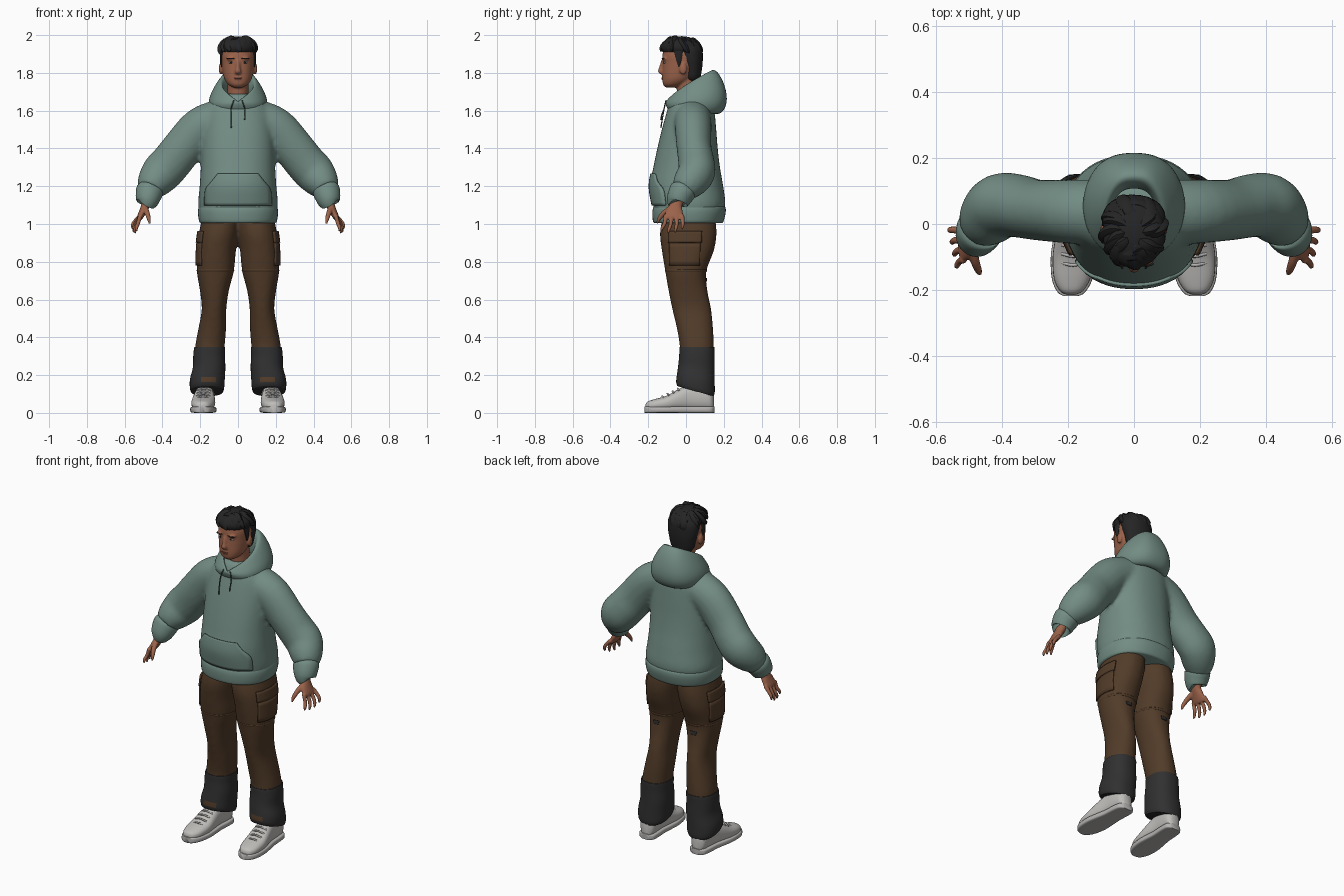
import bpy, bmesh, random
from math import sin, cos, pi, radians, copysign
from mathutils import Vector, Matrix

random.seed(7)
if "Cube" in bpy.data.objects:
    bpy.data.objects.remove(bpy.data.objects["Cube"])
Y, Z = Vector((0, 1, 0)), Vector((0, 0, 1))


def material(name, *rgb):
    m = bpy.data.materials.new(name)
    m.use_nodes = True
    m.diffuse_color = (*rgb, 1)
    m.node_tree.nodes["Principled BSDF"].inputs["Base Color"].default_value = (*rgb, 1)
    return m


SAGE = material("sage fleece", .17, .265, .23)
BROWN = material("brown canvas", .085, .045, .022)
CHARCOAL = material("charcoal cloth", .03, .03, .03)
HAIR = material("black hair", .018, .018, .019)
SKIN = material("warm skin", .33, .125, .07)
LIP = material("lip", .25, .085, .055)
SHOE = material("pale grey leather", .52, .51, .49)
SOLE = material("grey rubber", .46, .45, .44)
CORD = material("dark cord", .05, .085, .075)
EYE = material("eye white", .45, .4, .37)


def spline(rows, steps):
    """Catmull-Rom through rows of numbers."""
    rows = [Vector(r) for r in rows]
    out = []
    for i in range(len(rows) - 1):
        a, b, c, d = rows[max(i - 1, 0)], rows[i], rows[i + 1], rows[min(i + 2, len(rows) - 1)]
        for s in range(steps):
            t = s / steps
            out.append(b + (c - a) * (t / 2) + (a * 2 - b * 5 + c * 4 - d) * (t * t / 2)
                       + (b * 3 - a - c * 3 + d) * (t ** 3 / 2))
    return out + [rows[-1]]


def loft(bm, rows, axis=None, n=32, steps=4, power=2.0):
    """Skin rings (x, y, z, radius_a, radius_b); axis None follows the path."""
    rows = spline(rows, steps)
    rings = []
    for i, r in enumerate(rows):
        p = Vector(r[:3])
        t = axis or (Vector(rows[min(i + 1, len(rows) - 1)][:3])
                     - Vector(rows[max(i - 1, 0)][:3])).normalized()
        ref = Z if abs(t.y) > .9 else Y
        v = (ref - t * t.dot(ref)).normalized()
        u = v.cross(t)
        ring = []
        for k in range(n):
            c, s = cos(2 * pi * k / n), sin(2 * pi * k / n)
            c, s = (copysign(abs(w) ** (2 / power), w) for w in (c, s))
            ring.append(bm.verts.new(p + u * (c * max(r[3], .001)) + v * (s * max(r[4], .001))))
        rings.append(ring)
    for a, b in zip(rings, rings[1:]):
        for k in range(n):
            bm.faces.new((a[k], a[(k + 1) % n], b[(k + 1) % n], b[k]))
    bm.faces.new(rings[0])
    bm.faces.new(rings[-1])


def ball(bm, centre, radii):
    bmesh.ops.create_uvsphere(bm, u_segments=20, v_segments=12, radius=1,
                              matrix=Matrix.LocRotScale(Vector(centre), None, Vector(radii)))


def part(name, bm, *mats, mirror=False, voxel=0, smooth=4, subsurf=0, angle=60):
    bmesh.ops.recalc_face_normals(bm, faces=bm.faces)
    me = bpy.data.meshes.new(name)
    bm.to_mesh(me)
    bm.free()
    for m in mats:
        me.materials.append(m)
    me.shade_smooth()
    me.set_sharp_from_angle(angle=radians(angle))
    ob = bpy.data.objects.new(name, me)
    bpy.context.collection.objects.link(ob)
    if mirror:
        ob.modifiers.new("mirror", 'MIRROR').use_mirror_merge = False
    if voxel:
        r = ob.modifiers.new("blend", 'REMESH')
        r.mode, r.voxel_size, r.use_smooth_shade = 'VOXEL', voxel, True
        s = ob.modifiers.new("soften", 'SMOOTH')
        s.factor, s.iterations = .5, smooth
    if subsurf:
        s = ob.modifiers.new("subsurf", 'SUBSURF')
        s.levels = s.render_levels = subsurf
    return ob


def patch(name, mat, target, rows, axis, side, offset, thick, mirror=True):
    """Cloth plate of rows (z, low, high) projected onto a target along an axis."""
    bm = bmesh.new()
    grid = []
    for z, lo, hi in spline(rows, 4):
        line = [lo + (hi - lo) * k / 16 for k in range(17)]
        grid.append([bm.verts.new((a, side * .6, z) if axis == 'Y' else (side * .6, a, z)) for a in line])
    for a, b in zip(grid, grid[1:]):
        for k in range(16):
            bm.faces.new((a[k], a[k + 1], b[k + 1], b[k]))
    ob = part(name, bm, mat)
    w = ob.modifiers.new("wrap", 'SHRINKWRAP')
    w.target, w.wrap_method, w.wrap_mode, w.offset = target, 'PROJECT', 'ABOVE_SURFACE', offset
    w.use_project_x, w.use_project_y = axis == 'X', axis == 'Y'
    w.use_positive_direction, w.use_negative_direction = side < 0, side > 0
    s = ob.modifiers.new("thickness", 'SOLIDIFY')
    s.thickness, s.offset = thick, 0
    if mirror:
        ob.modifiers.new("mirror", 'MIRROR').use_mirror_merge = False


# Hoodie body with sleeves: (z, front, back, half width)
body = [(1.04, -.165, .18, .195), (1.1, -.174, .208, .211), (1.2, -.19, .197, .203), (1.3, -.173, .18, .197),
        (1.4, -.152, .168, .194), (1.5, -.128, .16, .188), (1.6, -.1, .15, .17), (1.66, -.08, .13, .125),
        (1.69, -.06, .1, .08)]
bm = bmesh.new()
loft(bm, [(0, (f + b) / 2, z, w, (b - f) / 2) for z, f, b, w in body], Z, 48, power=2.25)
sleeve = [(.1, .035, 1.56, .1, .1), (.2, .038, 1.51, .107, .097), (.295, .043, 1.4, .108, .092),
          (.355, .055, 1.325, .108, .096), (.405, .055, 1.27, .108, .098), (.447, .015, 1.215, .09, .088),
          (.47, -.018, 1.175, .064, .066)]
loft(bm, sleeve)
hoodie = part("hoodie_body", bm, SAGE, mirror=True, voxel=.012, smooth=6)

# Ribbed hem and cuffs
bm = bmesh.new()
loft(bm, [(0, .012, 1.005, .195, .178), (0, .012, 1.015, .206, .187), (0, .016, 1.06, .212, .194),
          (0, .018, 1.09, .207, .19), (0, .018, 1.1, .19, .175)], Z, 48, power=2.25)
part("hem_band", bm, SAGE)
bm = bmesh.new()
loft(bm, [(.46, -.008, 1.192, .05, .05), (.466, -.014, 1.18, .071, .07), (.475, -.032, 1.147, .068, .067),
          (.482, -.045, 1.114, .057, .058), (.484, -.046, 1.108, .045, .045)])
part("cuffs", bm, SAGE, mirror=True)

# Hood behind the neck: loops of (half width, front, back, front z, back z, front power, z power)
loops = [(.068, -.08, .1, 1.6, 1.7, 1.8, .75), (.078, -.094, .115, 1.64, 1.79, 1.8, .72),
         (.092, -.104, .145, 1.65, 1.832, 1.8, .72), (.126, -.11, .19, 1.645, 1.78, 1.2, .8),
         (.16, -.11, .224, 1.635, 1.68, .85, .85), (.153, -.1, .21, 1.61, 1.6, .85, .85),
         (.12, -.085, .15, 1.59, 1.56, .85, .85)]
bm = bmesh.new()
rings = []
for w, f, b, zf, zb, pf, pz in loops:
    ring = []
    for k in range(32):
        a = 2 * pi * k / 32
        t = (1 - cos(a)) / 2
        x = w * copysign(abs(sin(a)) ** (pf + (.8 - pf) * t), sin(a))
        ring.append(bm.verts.new((x, f + (b - f) * t, zf + (zb - zf) * t ** pz)))
    rings.append(ring)
for a, b in zip(rings, rings[1:] + rings[:1]):
    for k in range(32):
        bm.faces.new((a[k], a[(k + 1) % 32], b[(k + 1) % 32], b[k]))
part("hood", bm, SAGE, subsurf=2, angle=180)

# Front pouch and drawstrings
patch("front_pouch", SAGE, hoodie, [(1.1, -.172, .172), (1.18, -.168, .168), (1.225, -.135, .135),
                                    (1.265, -.105, .105)], 'Y', -1, .004, .01, False)
bm = bmesh.new()
for x, low in ((-.036, 1.51), (.036, 1.55)):
    loft(bm, [(x * .6, -.106, 1.655, .003, .003), (x, -.116, 1.61, .003, .003),
              (x * 1.05, -.128, low + .03, .003, .003), (x, -.133, low, .004, .004)], n=8)
part("drawstrings", bm, CORD)

# Trousers
leg = [(.09, .015, 1.03, .1, .14), (.102, .012, .95, .105, .15), (.114, .01, .86, .103, .138),
       (.12, -.001, .75, .098, .109), (.125, .01, .65, .077, .103), (.127, .03, .55, .065, .103),
       (.136, .047, .45, .073, .096), (.149, .057, .35, .078, .09), (.155, .055, .25, .076, .09),
       (.16, .05, .17, .078, .09)]
bm = bmesh.new()
loft(bm, leg, Z, power=2.2)
trousers = part("trousers", bm, BROWN, mirror=True, voxel=.012, smooth=4)
bm = bmesh.new()
loft(bm, [(.12, 0, .744, .09, .103), (.12, 0, .75, .098, .11), (.119, 0, .758, .099, .112),
          (.119, 0, .764, .09, .104)], Z, power=2.2)
part("knee_zip_seams", bm, BROWN, mirror=True)
patch("cargo_pockets", BROWN, trousers, [(.78, -.085, .07), (.9, -.085, .075)], 'X', 1, .003, .009)
patch("cargo_flaps", BROWN, trousers, [(.9, -.09, .08), (.96, -.09, .083)], 'X', 1, .006, .01)
patch("thigh_patches", CHARCOAL, trousers, [(.695, .11, .14), (.715, .105, .145)], 'Y', 1, .003, .004)

# Gaiters, with a slanted lower edge and a strip of trouser hem in front
bm = bmesh.new()
loft(bm, [(.149, .058, .335, .07, .08), (.15, .058, .348, .081, .092), (.153, .057, .3, .084, .093),
          (.153, .055, .24, .086, .096), (.162, .052, .18, .092, .1), (.164, .05, .135, .091, .102),
          (.164, .05, .115, .085, .096)], Z, 40, power=2.3)
for v in bm.verts:
    v.co.z += (.05 - v.co.y) * .28 * max(0, min(1, (.34 - v.co.z) / .2))
bm.normal_update()
for f in bm.faces:
    c = f.calc_center_median()
    f.material_index = int(.165 < c.z < .19 and abs(c.x - .16) < .04 and c.y < 0)
part("gaiters", bm, CHARCOAL, BROWN, mirror=True)

# Shoes: (y, half width, top)
shoe = [(-.214, .014, .045), (-.203, .035, .06), (-.165, .055, .073), (-.1, .063, .092), (-.04, .058, .125),
        (.02, .05, .15), (.09, .049, .152), (.13, .043, .13), (.147, .022, .1)]


def centre(y):
    return .178 - y * .06


bm = bmesh.new()
loft(bm, [(centre(y), y, (h + .012) / 2, w, (h - .012) / 2) for y, w, h in shoe], Y, 28, power=2.4)
part("shoe_uppers", bm, SHOE, mirror=True)
bm = bmesh.new()
loft(bm, [(centre(y), y * 1.025, .017, w + .006, .017) for y, w, h in shoe], Y, 28, power=5)
part("shoe_soles", bm, SOLE, mirror=True)
bm = bmesh.new()
for i in range(4):
    y, z = -.125 + i * .027, .088 + i * .0135
    loft(bm, [(centre(y) - .036, y + .008, z - .012, .005, .005), (centre(y), y, z, .005, .005),
              (centre(y) + .036, y + .008, z - .012, .005, .005)], n=8)
part("laces", bm, SOLE, mirror=True)

# Hands
bm = bmesh.new()
loft(bm, [(.475, -.03, 1.15, .03, .034), (.487, -.05, 1.105, .024, .031), (.502, -.06, 1.07, .02, .044),
          (.52, -.065, 1.035, .016, .05), (.526, -.066, 1.025, .01, .045)], n=20)
for i in range(4):
    y, drop = -.108 + i * .029, (.07, .08, .076, .058)[i]
    out, fan = .007 * (i - 1), (i - 1.8) * .007
    loft(bm, [(.517, y, 1.045, .012, .012), (.536 + out, y + fan * .4, 1.035 - drop * .45, .0105, .0105),
              (.545 + out, y + fan - .006, 1.035 - drop * .8, .009, .009),
              (.543 + out, y + fan - .01, 1.03 - drop, .005, .005)], n=12)
loft(bm, [(.492, -.075, 1.085, .016, .016), (.482, -.115, 1.06, .014, .014),
          (.472, -.142, 1.028, .011, .011), (.468, -.152, 1.002, .005, .005)], n=12)
part("hands", bm, SKIN, mirror=True, voxel=.0045, smooth=3)

# Head, neck, nose and ears
bm = bmesh.new()
loft(bm, [(0, .03, 1.58, .07, .07), (0, .015, 1.68, .056, .062), (0, .005, 1.8, .056, .06)], Z)
loft(bm, [(0, -.078, 1.722, .024, .028), (0, -.065, 1.738, .052, .056), (0, -.045, 1.768, .072, .08),
          (0, -.028, 1.81, .082, .097), (0, -.02, 1.85, .087, .104), (0, -.018, 1.9, .089, .106),
          (0, -.02, 1.95, .072, .085), (0, -.02, 1.975, .03, .04)], Z, power=2.15)
loft(bm, [(0, -.122, 1.868, .009, .009), (0, -.129, 1.83, .011, .014), (0, -.136, 1.807, .016, .013),
          (0, -.126, 1.793, .013, .01)], Z, 16)
for s in (-1, 1):
    ball(bm, (s * .091, -.015, 1.822), (.011, .02, .032))
    ball(bm, (s * .036, -.11, 1.876), (.026, .018, .008))
ball(bm, (0, -.118, 1.771), (.024, .012, .012))
part("head", bm, SKIN, voxel=.006, smooth=3)

# Eyes, brows and mouth
for name, mat, pos, size in (("eyes", EYE, (.036, -.112, 1.855), (.015, .008, .006)),
                             ("irises", HAIR, (.036, -.118, 1.855), (.006, .004, .005)),
                             ("brows", HAIR, (.038, -.121, 1.876), (.022, .008, .0035))):
    bm = bmesh.new()
    ball(bm, pos, size)
    part(name, bm, mat, mirror=True)
bm = bmesh.new()
ball(bm, (0, -.125, 1.7735), (.023, .005, .003))
ball(bm, (0, -.125, 1.767), (.019, .005, .0035))
part("lips", bm, LIP)

# Hair: cropped back, full crown, sideburns and swept locks
bm = bmesh.new()
loft(bm, [(0, .038, 1.752, .045, .026), (0, .034, 1.775, .07, .042), (0, .032, 1.83, .084, .054),
          (0, .025, 1.88, .094, .064), (0, .015, 1.93, .092, .07), (0, 0, 1.97, .06, .06)], Z)
ball(bm, (0, -.026, 1.935), (.096, .108, .058))
for s in (-1, 1):
    loft(bm, [(s * .084, -.04, 1.915, .012, .026), (s * .088, -.038, 1.865, .008, .014),
              (s * .085, -.036, 1.83, .003, .004)], Z, 10)


def scalp(az, tilt, lift):
    az, tilt = radians(az), radians(tilt)
    return ((.088 + lift) * sin(tilt) * sin(az), -.025 - (.106 + lift) * sin(tilt) * cos(az),
            1.897 + .08 * cos(tilt))


for tier, count in ((0, 13), (1, 8)):
    for i in range(count):
        az = 360 * i / count + random.uniform(-10, 10)
        end = 80 + random.uniform(-7, 8) + 14 * (1 - cos(radians(az))) / 2 - 24 * tier
        twist, lift, fat = random.uniform(5, 40), random.uniform(0, .014), random.uniform(.026, .036)
        stops = [(10, 0, .012), (end * .45, .3, fat), (end * .78, .7, fat * .8), (end, 1, .003)]
        loft(bm, [(*scalp(az + twist * k, tilt, lift * k), r, r * .7) for tilt, k, r in stops], n=8, steps=3)
part("hair", bm, HAIR, angle=45)
